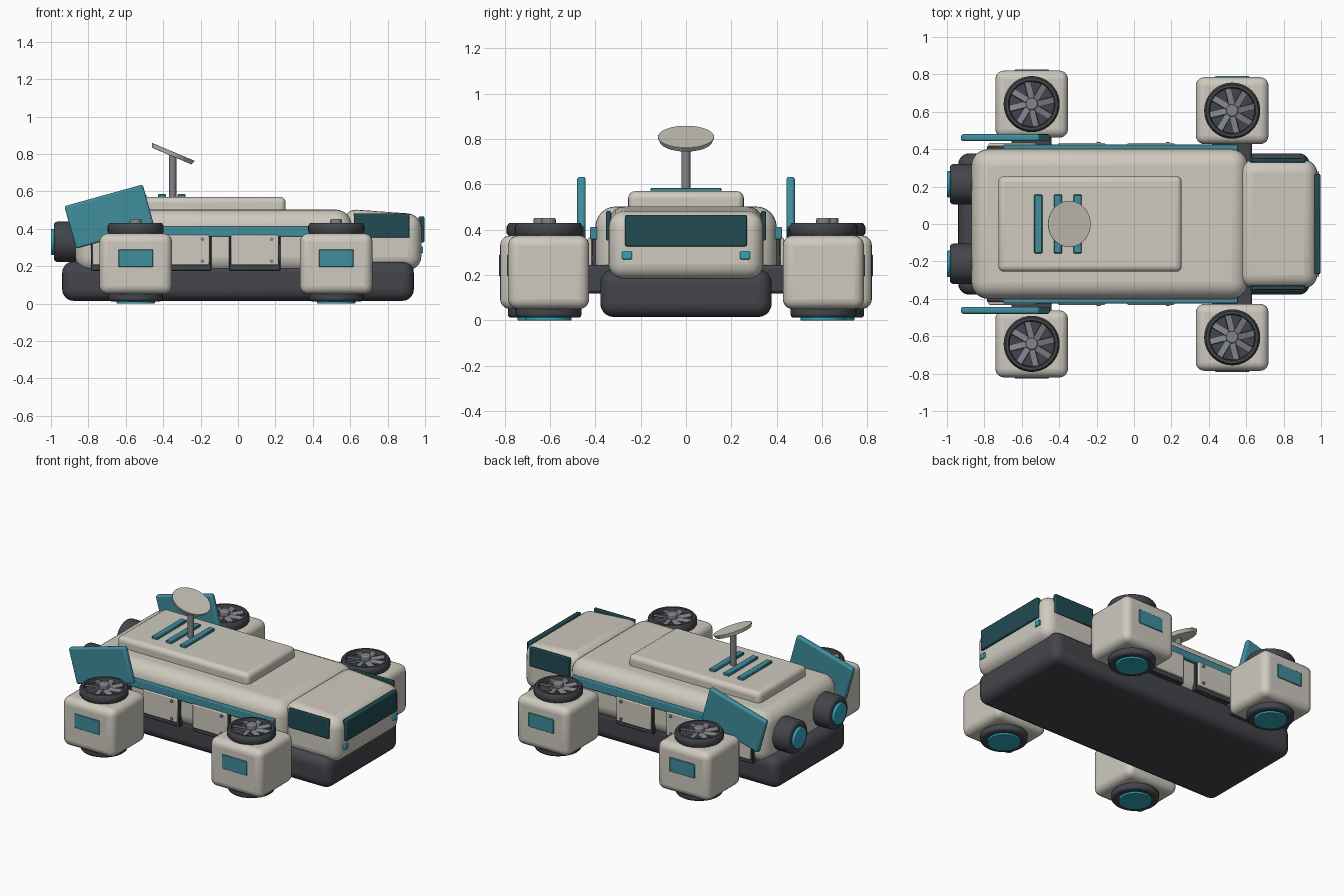
import bpy, bmesh, math
from mathutils import Matrix, Vector

if "Cube" in bpy.data.objects:
    bpy.data.objects.remove(bpy.data.objects["Cube"])


def material(name, rgb):
    m = bpy.data.materials.new(name)
    m.diffuse_color = (*rgb, 1)
    m.use_nodes = True
    m.node_tree.nodes["Principled BSDF"].inputs["Base Color"].default_value = m.diffuse_color
    return m


CREAM = material("cream", (0.62, 0.59, 0.52))
DARK = material("dark", (0.055, 0.06, 0.07))
TEAL = material("teal", (0.05, 0.27, 0.34))
GLOW = material("glow", (0.03, 0.38, 0.50))
GLASS = material("glass", (0.015, 0.07, 0.085))
GREY = material("grey", (0.22, 0.23, 0.25))


def finish(bm, name, mat, bevel, segments, matrix):
    bmesh.ops.recalc_face_normals(bm, faces=bm.faces)
    mesh = bpy.data.meshes.new(name)
    bm.to_mesh(mesh)
    bm.free()
    mesh.materials.append(mat)
    ob = bpy.data.objects.new(name, mesh)
    ob.matrix_world = matrix
    bpy.context.collection.objects.link(ob)
    if bevel:
        mod = ob.modifiers.new("bevel", 'BEVEL')
        mod.width, mod.segments = bevel, segments
        mod.limit_method, mod.angle_limit = 'ANGLE', math.radians(40)
    bpy.ops.object.select_all(action='DESELECT')
    ob.select_set(True)
    bpy.context.view_layer.objects.active = ob
    bpy.ops.object.shade_smooth_by_angle(angle=math.radians(35))
    return ob


def box(name, x, y, z, mat, bevel=0.0, segments=4, turn=0.0, edit=None):
    """Box from (min, max) spans, optionally turned about y."""
    spans = (x, y, z)
    centre = Vector([sum(s) / 2 for s in spans])
    size = [abs(s[1] - s[0]) for s in spans]
    bm = bmesh.new()
    bmesh.ops.create_cube(bm, size=1, matrix=Matrix.Diagonal((*size, 1)))
    if edit:
        edit(bm)
    return finish(bm, name, mat, bevel, segments,
                  Matrix.Translation(centre) @ Matrix.Rotation(turn, 4, 'Y'))


def disc(name, centre, radius, depth, mat, bevel=0.0, axis='Z', turn=0.0, top=None):
    bm = bmesh.new()
    bmesh.ops.create_cone(bm, cap_ends=True, segments=40, radius1=radius,
                          radius2=top or radius, depth=depth)
    if axis != 'Z':
        turn = math.pi / 2 if axis == 'X' else turn
    rot = Matrix.Rotation(math.pi / 2, 4, 'X') if axis == 'Y' else Matrix.Rotation(turn, 4, 'Y')
    return finish(bm, name, mat, bevel, 3, Matrix.Translation(centre) @ rot)


def ring(name, centre, profile, mat, steps=40):
    """Closed (radius, height) profile spun about z."""
    bm = bmesh.new()
    rows = [[bm.verts.new((r * math.cos(a), r * math.sin(a), h)) for r, h in profile]
            for a in (2 * math.pi * i / steps for i in range(steps))]
    n = len(profile)
    for i in range(steps):
        p, q = rows[i], rows[(i + 1) % steps]
        for j in range(n):
            k = (j + 1) % n
            bm.faces.new((p[j], q[j], q[k], p[k]))
    return finish(bm, name, mat, 0, 0, Matrix.Translation(centre))


def blades(name, centre, mat, count=8):
    bm = bmesh.new()
    for i in range(count):
        m = (Matrix.Rotation(2 * math.pi * i / count, 4, 'Z')
             @ Matrix.Translation((0.073, 0.012, 0))
             @ Matrix.Rotation(math.radians(14), 4, 'Z')
             @ Matrix.Rotation(math.radians(15), 4, 'X')
             @ Matrix.Diagonal((0.105, 0.034, 0.01, 1)))
        bmesh.ops.create_cube(bm, size=1, matrix=m)
    return finish(bm, name, mat, 0, 0, Matrix.Translation(centre))


def slope_nose(bm):
    for v in bm.verts:
        if v.co.x > 0 and v.co.z > 0:
            v.co.z -= 0.03


# hull
box("chassis", (-0.94, 0.94), (-0.378, 0.378), (0.015, 0.225), DARK, 0.06, 5)
box("body", (-0.87, 0.61), (-0.4, 0.4), (0.16, 0.503), CREAM, 0.09, 6)
box("cabin", (0.565, 0.98), (-0.342, 0.342), (0.18, 0.507), CREAM, 0.07, 5, edit=slope_nose)
box("top_deck", (-0.725, 0.255), (-0.255, 0.255), (0.46, 0.57), CREAM, 0.03)
box("windshield", (0.965, 0.996), (-0.268, 0.268), (0.327, 0.466), GLASS, 0.006, 2)

# deck vents, mast and dish
for i in range(3):
    x = -0.512 + 0.105 * i
    box("deck_vent", (x - 0.022, x + 0.022), (-0.157, 0.157), (0.56, 0.585), TEAL, 0.004, 1)
disc("mast", (-0.35, 0, 0.68), 0.02, 0.24, GREY)
disc("dish", (-0.35, 0, 0.80), 0.115, 0.024, CREAM, 0.003, turn=math.radians(23), top=0.125)

for s in (-1, 1):
    # cabin side details
    box("side_window", (0.62, 0.918), (s * 0.33, s * 0.352), (0.353, 0.482), GLASS, 0.005, 2)
    box("headlight", (0.965, 0.99), (s * 0.238, s * 0.282), (0.27, 0.304), GLOW, 0.004, 2)

    # hull side stripe and access panels
    box("side_stripe", (-0.70, 0.555), (s * 0.385, s * 0.424), (0.358, 0.412), TEAL, 0.005, 2)
    for i in range(3):
        x = -0.65 + 0.37 * i
        box("panel_frame", (x - 0.137, x + 0.137), (s * 0.38, s * 0.417), (0.175, 0.37), DARK, 0.004, 1)
        box("access_panel", (x - 0.127, x + 0.127), (s * 0.40, s * 0.432), (0.205, 0.366), CREAM, 0.006, 2)
        for z in (0.226, 0.344):
            disc("panel_bolt", (x + 0.09, s * 0.434, z), 0.01, 0.01, GREY, axis='Y')

    # rear engines and tail fins
    disc("rear_engine", (-0.90, s * 0.213, 0.33), 0.108, 0.17, DARK, 0.02, axis='X')
    disc("engine_glow", (-0.985, s * 0.213, 0.33), 0.07, 0.03, GLOW, 0.006, axis='X')
    box("tail_fin", (-0.905, -0.47), (s * 0.443, s * 0.48), (0.347, 0.583), TEAL, 0.012, 3,
        turn=math.radians(-15.5))

    # lift pods
    for x, y in ((-0.547, 0.641), (0.525, 0.606)):
        c = s * y
        box("pod_arm", (x - 0.107, x + 0.107), (s * 0.3, c), (0.12, 0.245), DARK, 0.015, 2)
        box("lift_pod", (x - 0.194, x + 0.194), (c - 0.179, c + 0.179), (0.05, 0.375), CREAM, 0.045, 5)
        box("pod_badge", (x - 0.093, x + 0.093), (c + s * 0.15, c + s * 0.184), (0.195, 0.29), TEAL, 0.003, 1)
        disc("fan_base", (x, c, 0.385), 0.135, 0.03, DARK)
        ring("fan_ring", (x, c, 0), [(0.12, 0.37), (0.14, 0.37), (0.15, 0.385), (0.15, 0.415),
                                     (0.14, 0.43), (0.125, 0.43), (0.12, 0.42)], DARK)
        blades("fan_blades", (x, c, 0.415), GREY)
        disc("fan_hub", (x, c, 0.42), 0.032, 0.065, GREY, 0.008)
        disc("thruster_rim", (x, c, 0.04), 0.145, 0.056, DARK, 0.015)
        disc("thruster_glow", (x, c, 0.012), 0.102, 0.024, GLOW, 0.004)
